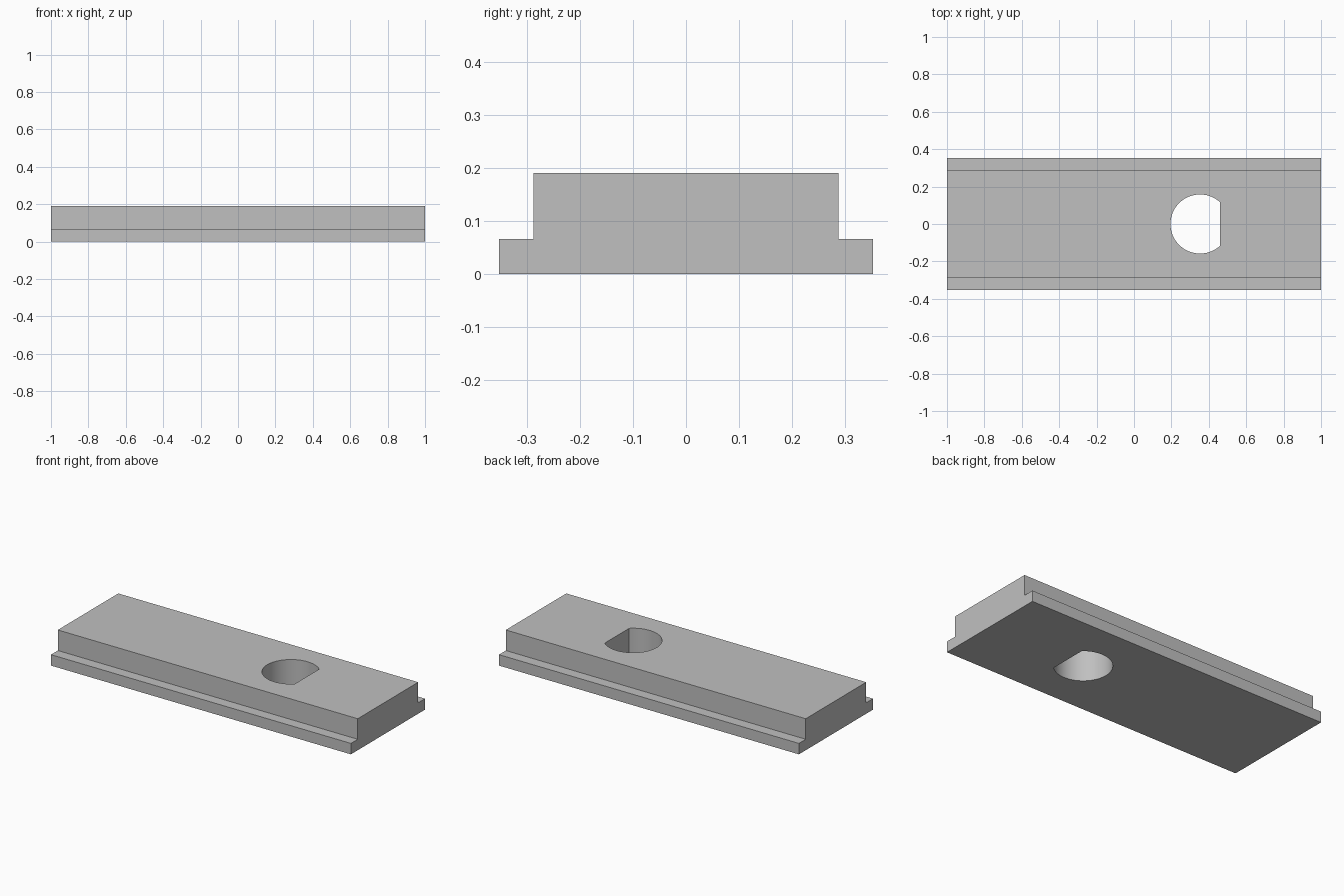
import bpy, bmesh, math

cube = bpy.data.objects.get("Cube")
if cube:
    bpy.data.objects.remove(cube, do_unlink=True)

HALF_LENGTH, HEIGHT = 1.0, 0.19
FLANGE_Y, FLANGE_Z, BODY_Y = 0.353, 0.066, 0.288
HOLE_X, HOLE_R, FLAT_X = 0.353, 0.158, 0.46

grey = bpy.data.materials.new("satin_grey")
grey.use_nodes = True
colour = (0.527, 0.527, 0.527, 1)
grey.diffuse_color = colour
grey.node_tree.nodes["Principled BSDF"].inputs["Base Color"].default_value = colour


def prism(name, outline, direction):
    """Extrude a closed outline along a direction into a solid object."""
    bm = bmesh.new()
    face = bm.faces.new([bm.verts.new(p) for p in outline])
    extruded = bmesh.ops.extrude_face_region(bm, geom=[face])["geom"]
    verts = [v for v in extruded if isinstance(v, bmesh.types.BMVert)]
    bmesh.ops.translate(bm, verts=verts, vec=direction)
    bmesh.ops.recalc_face_normals(bm, faces=bm.faces)
    mesh = bpy.data.meshes.new(name)
    bm.to_mesh(mesh)
    bm.free()
    mesh.materials.append(grey)
    obj = bpy.data.objects.new(name, mesh)
    bpy.context.collection.objects.link(obj)
    return obj


# Stepped bar: mirrored cross-section run along x
half = [(FLANGE_Y, 0), (FLANGE_Y, FLANGE_Z), (BODY_Y, FLANGE_Z), (BODY_Y, HEIGHT)]
section = half + [(-y, z) for y, z in reversed(half)]
bar = prism("flanged_bar", [(-HALF_LENGTH, y, z) for y, z in section],
            (2 * HALF_LENGTH, 0, 0))

# D-shaped hole: an arc closed by its chord on the +x side
start = math.acos((FLAT_X - HOLE_X) / HOLE_R)
steps = 64
angles = [start + (2 * math.pi - 2 * start) * i / steps for i in range(steps + 1)]
cutter = prism("hole_cutter",
               [(HOLE_X + HOLE_R * math.cos(a), HOLE_R * math.sin(a), -HEIGHT)
                for a in angles], (0, 0, 3 * HEIGHT))
cutter.hide_render = True

cut = bar.modifiers.new("hole", "BOOLEAN")
cut.operation = "DIFFERENCE"
cut.solver = "EXACT"
cut.object = cutter

# Bake the cut and drop the cutter
depsgraph = bpy.context.evaluated_depsgraph_get()
bar_mesh = bpy.data.meshes.new_from_object(bar.evaluated_get(depsgraph))
bar.modifiers.clear()
bar.data = bar_mesh
bpy.data.objects.remove(cutter, do_unlink=True)

# Smooth hole wall, crisp edges elsewhere
bpy.ops.object.select_all(action="DESELECT")
bar.select_set(True)
bpy.context.view_layer.objects.active = bar
bpy.ops.object.shade_smooth_by_angle(angle=math.radians(30))
